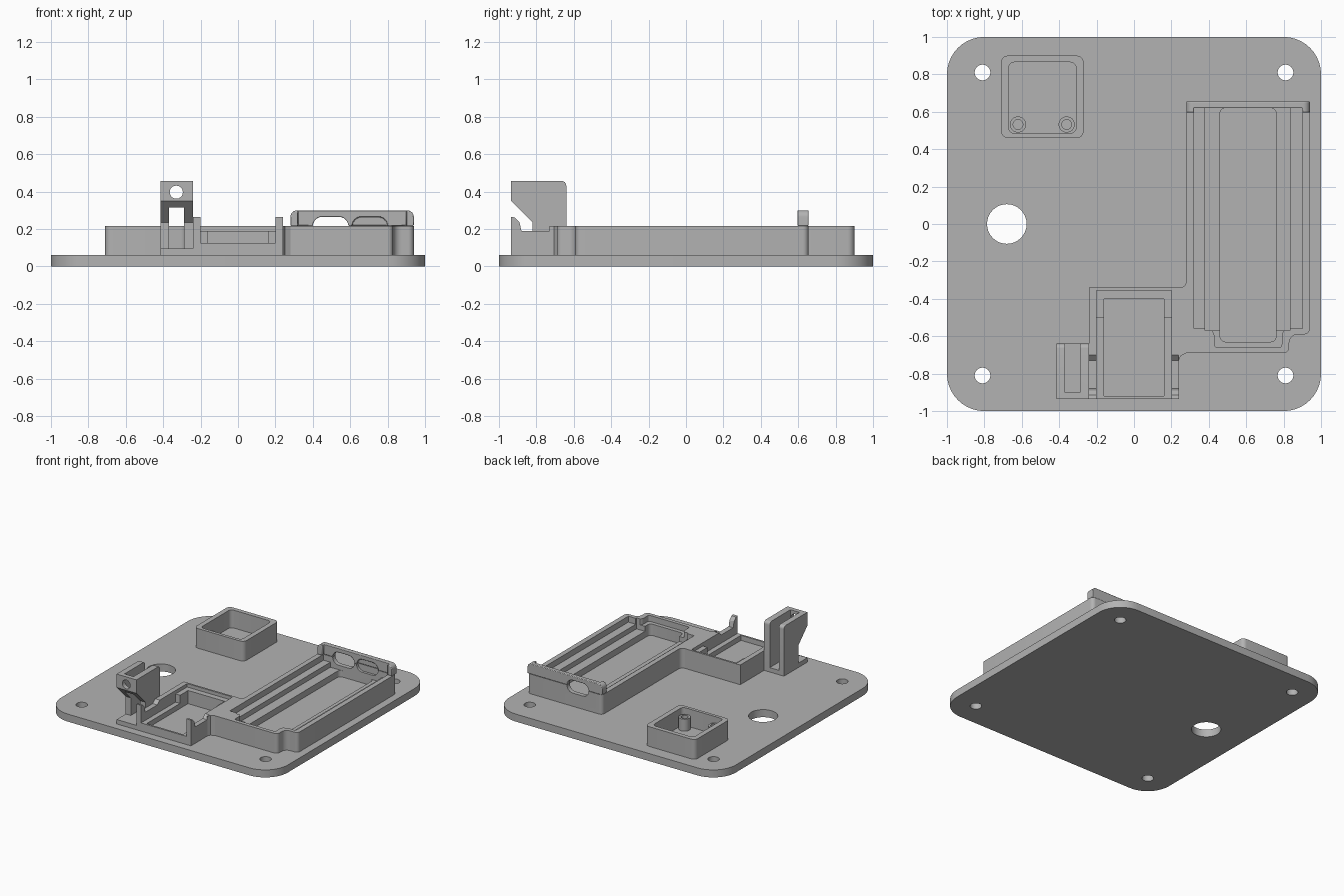
import bpy, bmesh, math
from mathutils import Vector

if "Cube" in bpy.data.objects:
    bpy.data.objects.remove(bpy.data.objects["Cube"])

grey = bpy.data.materials.new("plain grey")
grey.use_nodes = True
grey.diffuse_color = (0.45, 0.45, 0.45, 1)
grey.node_tree.nodes["Principled BSDF"].inputs["Base Color"].default_value = (0.45, 0.45, 0.45, 1)


def rounded(points, radius):
    """Round the corners of a polygon; a point may carry its own radius."""
    out, n = [], len(points)
    for i, p in enumerate(points):
        r = p[2] if len(p) > 2 else radius
        c = Vector(p[:2])
        a = (Vector(points[i - 1][:2]) - c).normalized()
        b = (Vector(points[(i + 1) % n][:2]) - c).normalized()
        if r <= 0:
            out.append(c)
            continue
        half = a.angle(b) / 2
        start, end = c + a * r / math.tan(half), c + b * r / math.tan(half)
        centre = c + (a + b).normalized() * r / math.sin(half)
        u, v = start - centre, end - centre
        sweep = u.angle(v)
        steps = 10 if r > 0.1 else 6
        for k in range(steps + 1):
            t = k / steps
            out.append(centre + (u * math.sin((1 - t) * sweep) + v * math.sin(t * sweep)) / math.sin(sweep))
    return out


def rect(x0, x1, y0, y1):
    return [(x0, y0), (x1, y0), (x1, y1), (x0, y1)]


def circle(x, y, r, n=32):
    return [(x + r * math.cos(k * math.tau / n), y + r * math.sin(k * math.tau / n), 0) for k in range(n)]


def prism(name, points, lo, hi, radius=0, axis="z"):
    """Extrude an outline along an axis; outlines are xy, xz or yz."""
    place = {"z": lambda p, h: (p[0], p[1], h),
             "y": lambda p, h: (p[0], h, p[1]),
             "x": lambda p, h: (h, p[0], p[1])}[axis]
    bm = bmesh.new()
    outline = rounded(points, radius)
    low = [bm.verts.new(place(p, lo)) for p in outline]
    high = [bm.verts.new(place(p, hi)) for p in outline]
    bm.faces.new(low)
    bm.faces.new(high)
    for i in range(len(low)):
        bm.faces.new((low[i - 1], low[i], high[i], high[i - 1]))
    bmesh.ops.recalc_face_normals(bm, faces=bm.faces)
    mesh = bpy.data.meshes.new(name)
    bm.to_mesh(mesh)
    bm.free()
    mesh.materials.append(grey)
    ob = bpy.data.objects.new(name, mesh)
    bpy.context.collection.objects.link(ob)
    return ob


def cut(ob, cutters):
    """Subtract prisms, given as argument tuples, and bake the result."""
    helpers = [prism("cutter", *c) for c in cutters]
    for h in helpers:
        h.hide_render = True
        m = ob.modifiers.new("cut", "BOOLEAN")
        m.operation, m.solver, m.object = "DIFFERENCE", "EXACT", h
    graph = bpy.context.evaluated_depsgraph_get()
    mesh = bpy.data.meshes.new_from_object(ob.evaluated_get(graph))
    ob.modifiers.clear()
    ob.data = mesh
    for h in helpers:
        bpy.data.objects.remove(h)


PLATE, RIM, TOP = 0.06, 0.217, 0.6

# Base plate with four screw holes and a cable hole
plate = prism("base_plate", rect(-1, 1, -1, 1), 0, PLATE, 0.2)
holes = [(circle(x, y, 0.042), -0.1, 0.2) for x in (-0.81, 0.81) for y in (-0.81, 0.81)]
cut(plate, holes + [(circle(-0.68, 0, 0.106), -0.1, 0.2)])

# Square sensor box with two screw posts
box = prism("sensor_box", rect(-0.71, -0.27, 0.46, 0.9), PLATE, RIM, 0.035)
cut(box, [(rect(-0.67, -0.31, 0.485, 0.865), 0.075, TOP, 0.03)])
for side, x in (("right", -0.62), ("left", -0.36)):
    post = prism(side + "_screw_post", circle(x, 0.532, 0.043), PLATE, 0.17)
    cut(post, [(circle(x, 0.532, 0.026), 0.09, TOP)])

# Long tray with stepped recess, stepped front corner and raised back wall
outline = [(0.24, -0.69, 0), (0.83, -0.69, 0.03), (0.83, -0.59, 0.045), (0.94, -0.59, 0.03),
           (0.94, 0.655, 0.03), (0.28, 0.655, 0.03), (0.28, -0.34, 0.035), (0.24, -0.34, 0)]
tray = prism("long_tray", outline, PLATE, RIM)
wall = prism("tray_back_wall", [(0.28, RIM, 0), (0.94, RIM, 0), (0.94, 0.30), (0.28, 0.30)],
             0.595, 0.655, 0.035, "y")
recess = [(0.32, -0.56, 0), (0.43, -0.56, 0.04), (0.43, -0.66, 0.015), (0.79, -0.66, 0.015),
          (0.79, -0.56, 0.04), (0.90, -0.56, 0), (0.90, 0.62, 0), (0.32, 0.62, 0)]
slots = [(rect(0.40, 0.59, 0.165, 0.265), 0.58, 0.7, 0.0499, "y"),
         (rect(0.61, 0.80, 0.165, 0.265), 0.58, 0.64, 0.0499, "y")]
cut(tray, [(recess, 0.17, TOP), (rect(0.38, 0.835, -0.57, 0.62), 0.13, TOP),
           (rect(0.46, 0.76, -0.63, 0.62), 0.08, TOP, 0.03)] + slots)
cut(wall, [(recess, 0.1, TOP)] + slots)

# Rounded top edge of the raised wall
bev = wall.modifiers.new("soft_top", "BEVEL")
bev.width, bev.segments, bev.limit_method, bev.angle_limit = 0.008, 2, "ANGLE", math.radians(60)

# Small tray: side profile with front horns, low sides and open front
profile = [(-0.935, PLATE), (-0.935, 0.265), (-0.915, 0.262), (-0.89, 0.235), (-0.88, 0.19),
           (-0.73, 0.19), (-0.70, RIM), (-0.34, RIM), (-0.34, PLATE)]
small = prism("small_tray", profile, -0.24, 0.24, 0, "x")
cut(small, [(rect(-0.2, 0.2, -1.1, -0.5), 0.125, TOP),
            (rect(-0.2, 0.2, -0.6, -0.355), 0.19, TOP),
            (rect(-0.16, 0.16, -0.92, -0.4), 0.085, TOP)])

# Fillet where the small tray meets the long one
prism("tray_joint", [(0.239, -0.73), (0.25, -0.705), (0.28, -0.69), (0.239, -0.69)], PLATE, RIM)

# Upright holder with overhanging nose, vertical slot and pin hole
side = [(-0.82, PLATE, 0), (-0.82, 0.235, 0), (-0.935, 0.35, 0), (-0.935, 0.457, 0),
        (-0.64, 0.457, 0.025), (-0.64, PLATE, 0)]
holder = prism("upright_holder", side, -0.415, -0.24, 0, "x")
cut(holder, [(rect(-0.37, -0.29, -0.9, -0.5), 0.095, TOP),
             (circle(-0.33, 0.397, 0.035), -1.1, -0.8, 0, "y")])
foot = prism("holder_foot", rect(-0.415, -0.24, -0.935, -0.82), PLATE, 0.095)

# Smooth the curved walls, keep edges sharp
for ob in bpy.context.scene.objects:
    ob.select_set(ob.type == "MESH")
bpy.context.view_layer.objects.active = plate
bpy.ops.object.shade_smooth_by_angle(angle=math.radians(30))
